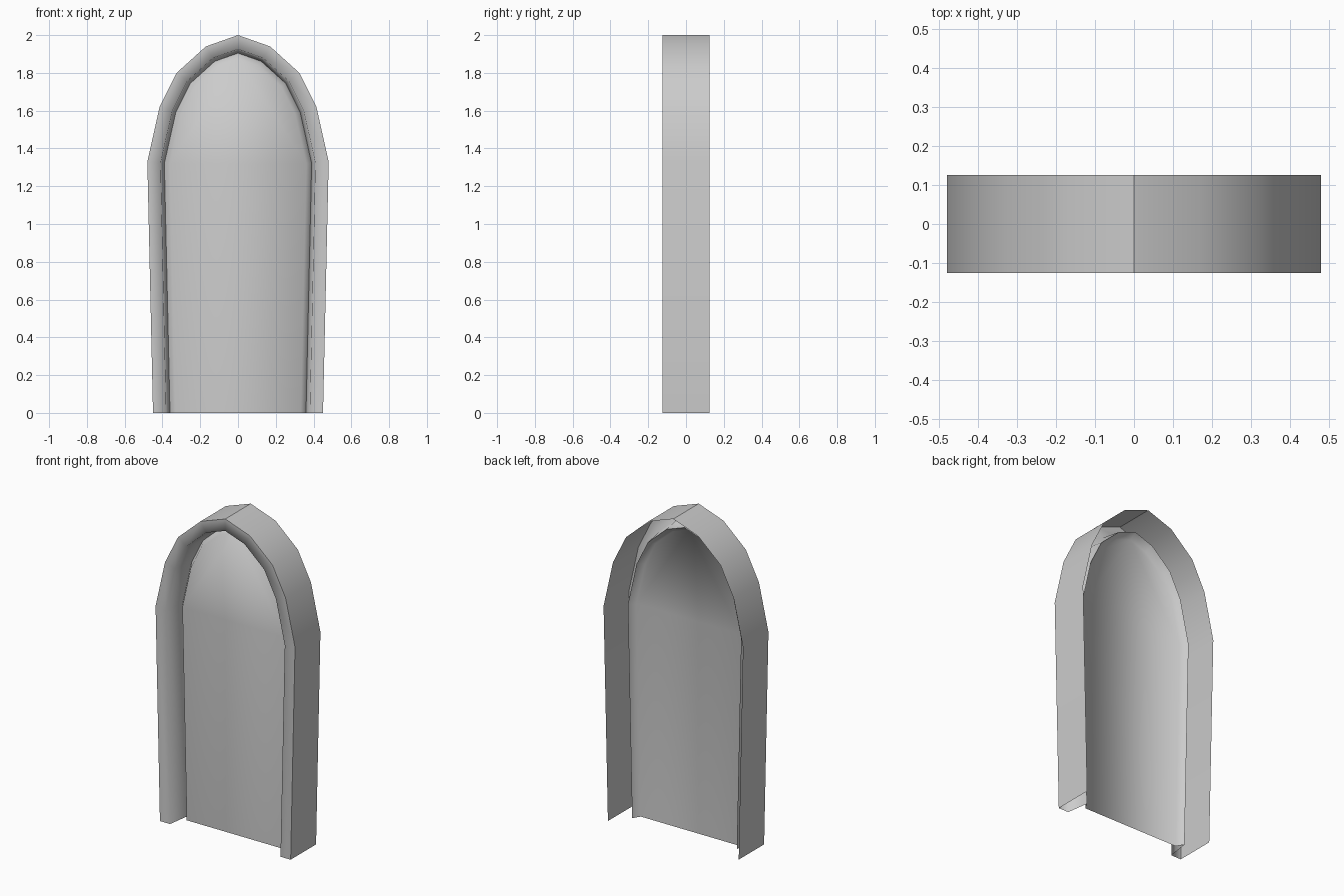
import bpy, bmesh
from mathutils import Vector

if "Cube" in bpy.data.objects:
    bpy.data.objects.remove(bpy.data.objects["Cube"])

# Right half of the outer arch outline (x, z), from foot to apex
HALF = [(0.45, 0), (0.48, 1.33), (0.415, 1.62), (0.325, 1.80), (0.17, 1.94), (0, 2.0)]
ARCH = [Vector(p) for p in HALF] + [Vector((-x, z)) for x, z in HALF[-2::-1]]


def inset(d):
    """Arch outline moved inward by d with mitred corners; feet stay on the ground."""
    norms = []
    for a, b in zip(ARCH, ARCH[1:]):
        t = (b - a).normalized()
        norms.append(Vector((-t.y, t.x)))
    out = []
    for i, p in enumerate(ARCH):
        if i in (0, len(ARCH) - 1):
            n = norms[min(i, len(norms) - 1)]
            out.append(p + Vector((d / n.x, 0)))
        else:
            n0, n1 = norms[i - 1], norms[i]
            out.append(p + (n0 + n1) * (d / (1 + n0.dot(n1))))
    return out


def arch_part(name, section, sharp_rings=(), fill=False):
    """Sweep a section of (inset, y) points around the arch; optionally fill the last ring."""
    bm = bmesh.new()
    rings = [[bm.verts.new((p.x, y, p.y)) for p in inset(d)] for d, y in section]
    for r0, r1 in zip(rings, rings[1:]):
        for i in range(len(r0) - 1):
            bm.faces.new((r0[i], r0[i + 1], r1[i + 1], r1[i]))
    if fill:
        bm.faces.new(rings[-1])
    for f in bm.faces:
        f.smooth = True
    for k in sharp_rings:
        for a, b in zip(rings[k], rings[k][1:]):
            bm.edges.get((a, b)).smooth = False
    # Crisp ridge at the apex of the outer wall
    if 1 in sharp_rings:
        mid = len(ARCH) // 2
        bm.edges.get((rings[0][mid], rings[1][mid])).smooth = False
    me = bpy.data.meshes.new(name)
    bm.to_mesh(me)
    bm.free()
    ob = bpy.data.objects.new(name, me)
    bpy.context.collection.objects.link(ob)
    return ob


# Frame: outer wall, front rim and inner reveal, open at the back
arch_part("arched_frame", [(0, 0.125), (0, -0.125), (0.07, -0.125), (0.09, 0.015)], sharp_rings=(1,))

# Recessed panel with a small sloped edge meeting the reveal
arch_part("recessed_panel", [(0.09, 0.015), (0.118, -0.03)], fill=True)
